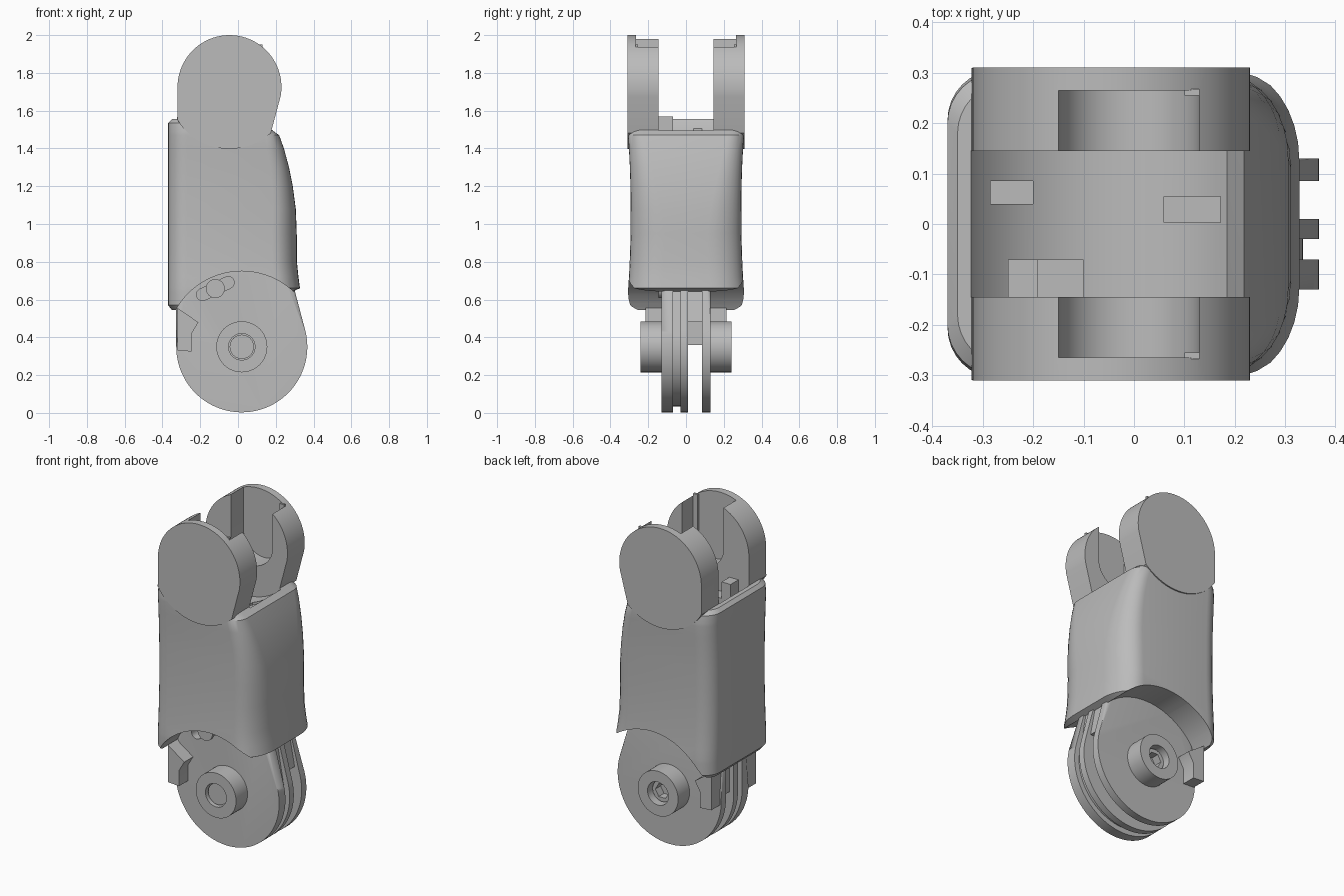
import bpy, bmesh
from math import sin, cos, pi, radians

old = bpy.data.objects.get("Cube")
if old:
    bpy.data.objects.remove(old, do_unlink=True)

grey = bpy.data.materials.new("plain grey")
grey.use_nodes = True
COLOUR = (0.5, 0.5, 0.5, 1)
grey.diffuse_color = COLOUR
grey.node_tree.nodes["Principled BSDF"].inputs["Base Color"].default_value = COLOUR

PIVOT = (0.02, 0.35)       # lower joint axis (x, z)
FORK = (-0.045, 1.725)     # upper joint axis (x, z)


def arc(centre, r, start, end, n):
    """Points on an arc in the xz plane, angles in degrees."""
    return [(centre[0] + r * cos(radians(start + (end - start) * i / n)),
             centre[1] + r * sin(radians(start + (end - start) * i / n)))
            for i in range(n + 1)]


def circle(centre, r, n=48):
    return arc(centre, r, 0, 360, n)[:-1]


def box(x0, x1, z0, z1):
    return [(x0, z0), (x1, z0), (x1, z1), (x0, z1)]


def finish(bm, name):
    bmesh.ops.recalc_face_normals(bm, faces=bm.faces)
    mesh = bpy.data.meshes.new(name)
    bm.to_mesh(mesh)
    bm.free()
    mesh.materials.append(grey)
    obj = bpy.data.objects.new(name, mesh)
    bpy.context.collection.objects.link(obj)
    return obj


def prism(name, pts, y0, y1, rims=(), radius=0.04, zmin=-1):
    """Extrude an xz outline along y and round the rims at the given y values."""
    bm = bmesh.new()
    a = [bm.verts.new((x, y0, z)) for x, z in pts]
    b = [bm.verts.new((x, y1, z)) for x, z in pts]
    bm.faces.new(a)
    bm.faces.new(b[::-1])
    for i in range(len(pts)):
        j = (i + 1) % len(pts)
        bm.faces.new((a[i], b[i], b[j], a[j]))
    edges = [e for e in bm.edges for y in rims
             if all(abs(v.co.y - y) < 1e-5 and v.co.z > zmin for v in e.verts)]
    if edges:
        bmesh.ops.bevel(bm, geom=edges, offset=radius, segments=5,
                        profile=0.5, affect='EDGES', clamp_overlap=True)
    return finish(bm, name)


def cut(obj, *cutters):
    for c in cutters:
        mod = obj.modifiers.new("cut", 'BOOLEAN')
        mod.operation = 'DIFFERENCE'
        mod.solver = 'EXACT'
        mod.object = c
        bpy.context.view_layer.objects.active = obj
        bpy.ops.object.modifier_apply(modifier=mod.name)
        bpy.data.objects.remove(c, do_unlink=True)


def section(xl, xr, h, rx, ry, rl=0.1, n=8):
    """Rounded rectangle with soft right corners."""
    pts = []
    for cx, cy, ax, ay, start in ((xr - rx, h - ry, rx, ry, 0), (xl + rl, h - rl, rl, rl, 90),
                                  (xl + rl, rl - h, rl, rl, 180), (xr - rx, ry - h, rx, ry, 270)):
        for i in range(n + 1):
            t = radians(start + 90 * i / n)
            pts.append((cx + ax * cos(t), cy + ay * sin(t)))
    return pts


# Main shell: lofted rounded sections (height, left, right, half depth)
stations = [(0.545, -0.35, 0.24, 0.295), (0.57, -0.37, 0.26, 0.305),
            (0.64, -0.37, 0.285, 0.306), (0.66, -0.37, 0.328, 0.306),
            (0.72, -0.37, 0.32, 0.302), (0.8, -0.37, 0.312, 0.298),
            (0.95, -0.37, 0.311, 0.293), (1.08, -0.37, 0.306, 0.293),
            (1.2, -0.37, 0.29, 0.294), (1.3, -0.37, 0.27, 0.297),
            (1.4, -0.37, 0.243, 0.302), (1.47, -0.37, 0.218, 0.306),
            (1.49, -0.37, 0.19, 0.306), (1.535, -0.37, 0.13, 0.3),
            (1.555, -0.35, 0.1, 0.28)]
bm = bmesh.new()
rings = []
for z, xl, xr, h in stations:
    k = min(1, max(0, (1.49 - z) / 0.5))
    rings.append([bm.verts.new((x, y, z))
                  for x, y in section(xl, xr, h, 0.08 + 0.05 * k, 0.08 + 0.1 * k)])
for lo, hi in zip(rings, rings[1:]):
    for i in range(len(lo)):
        j = (i + 1) % len(lo)
        bm.faces.new((lo[i], lo[j], hi[j], hi[i]))
bm.faces.new(rings[0][::-1])
bm.faces.new(rings[-1])
shell = finish(bm, "main_shell")
cut(shell,
    prism("lower_hollow", circle(PIVOT, 0.4, 80), -0.5, 0.5),
    prism("fork_floor", circle(FORK, 0.326, 80), -0.146, 0.146, (-0.146, 0.146), 0.05),
    prism("left_slot", box(-0.285, -0.2, 1.38, 1.7), 0.04, 0.085),
    prism("right_slot", box(0.06, 0.172, 1.35, 1.7), 0.003, 0.055))

# Fork cheeks with an open channel on each inner face
cheek_outline = (arc(FORK, 0.275, -10, 180, 40) + [(-0.32, 1.6)]
                 + arc(FORK, 0.327, 212, 312, 20))
channel = [(0.13, 2.1), (-0.15, 2.1)] + arc((-0.01, 1.73), 0.14, 180, 360, 20)
for side, label in ((-1, "front"), (1, "back")):
    cheek = prism(label + "_fork_cheek", cheek_outline, side * 0.145, side * 0.31,
                  (side * 0.31,), 0.045, 1.5)
    cut(cheek, prism("channel", channel, side * 0.1, side * 0.265))
    # Thin step along one wall of the channel
    prism(label + "_channel_step", box(0.1, 0.13, 1.73, 1.95), side * 0.255, side * 0.268)

# Small stop on the fork floor
prism("stop_block", box(-0.25, -0.19, 1.4, 1.57), -0.146, -0.07)
prism("stop_step", box(-0.19, -0.1, 1.36, 1.47), -0.146, -0.07)


# Lower joint lug, made of plates with a groove and an open slot
def lug_outline(r):
    return (arc(PIVOT, r, 15, -180, 56)
            + [(PIVOT[0] - r, 0.6), (-0.2, 0.8), (0.26, 0.8)])


front_plate = prism("lug_front_plate", lug_outline(0.347), -0.13, -0.07, (-0.13,), 0.04)
prism("lug_groove_core", lug_outline(0.315), -0.07, -0.03)
prism("lug_middle_plate", lug_outline(0.347), -0.03, 0.01)
prism("lug_back_plate", lug_outline(0.347), 0.085, 0.13, (0.13,), 0.035)
prism("lug_slot_bridge", [(-0.3, 0.36), (0.1, 0.36), (0.1, 0.48), (0.32, 0.48),
                          (0.26, 0.8), (-0.2, 0.8), (-0.3, 0.6)], 0.01, 0.085)

# Slanted slot with a small pin
dx, dz = 0.075 * cos(radians(25)), 0.075 * sin(radians(25))
SLOT = (-0.12, 0.658)
cut(front_plate, prism("pin_slot", arc((SLOT[0] + dx, SLOT[1] + dz), 0.032, -65, 115, 10)
                       + arc((SLOT[0] - dx, SLOT[1] - dz), 0.032, 115, 295, 10), -0.2, -0.072))
prism("slot_pin", circle(SLOT, 0.05, 32), -0.145, -0.06)

# Axle bosses with recessed pins, and the stop blocks beside the lug
block = [(-0.32, 0.33), (-0.245, 0.325), (-0.245, 0.42), (-0.21, 0.48), (-0.32, 0.555)]
for side, label, depth in ((-1, "front", 0.222), (1, "back", 0.2)):
    boss = prism(label + "_boss", circle(PIVOT, 0.135, 64), side * 0.12, side * 0.24)
    cut(boss, prism("bore", circle(PIVOT, 0.07), side * 0.135, side * 0.3))
    pin = prism(label + "_axle_pin", circle(PIVOT, 0.064), side * 0.13, side * depth)
    if side > 0:
        cut(pin, prism("hex_socket", circle(PIVOT, 0.045, 6), 0.15, 0.3))
    prism(label + "_stop_lug", block, side * 0.12, side * 0.215)

# Smooth shading with sharp edges kept
for obj in bpy.context.scene.objects:
    obj.select_set(obj.type == 'MESH')
bpy.context.view_layer.objects.active = shell
bpy.ops.object.shade_smooth_by_angle(angle=radians(32))
